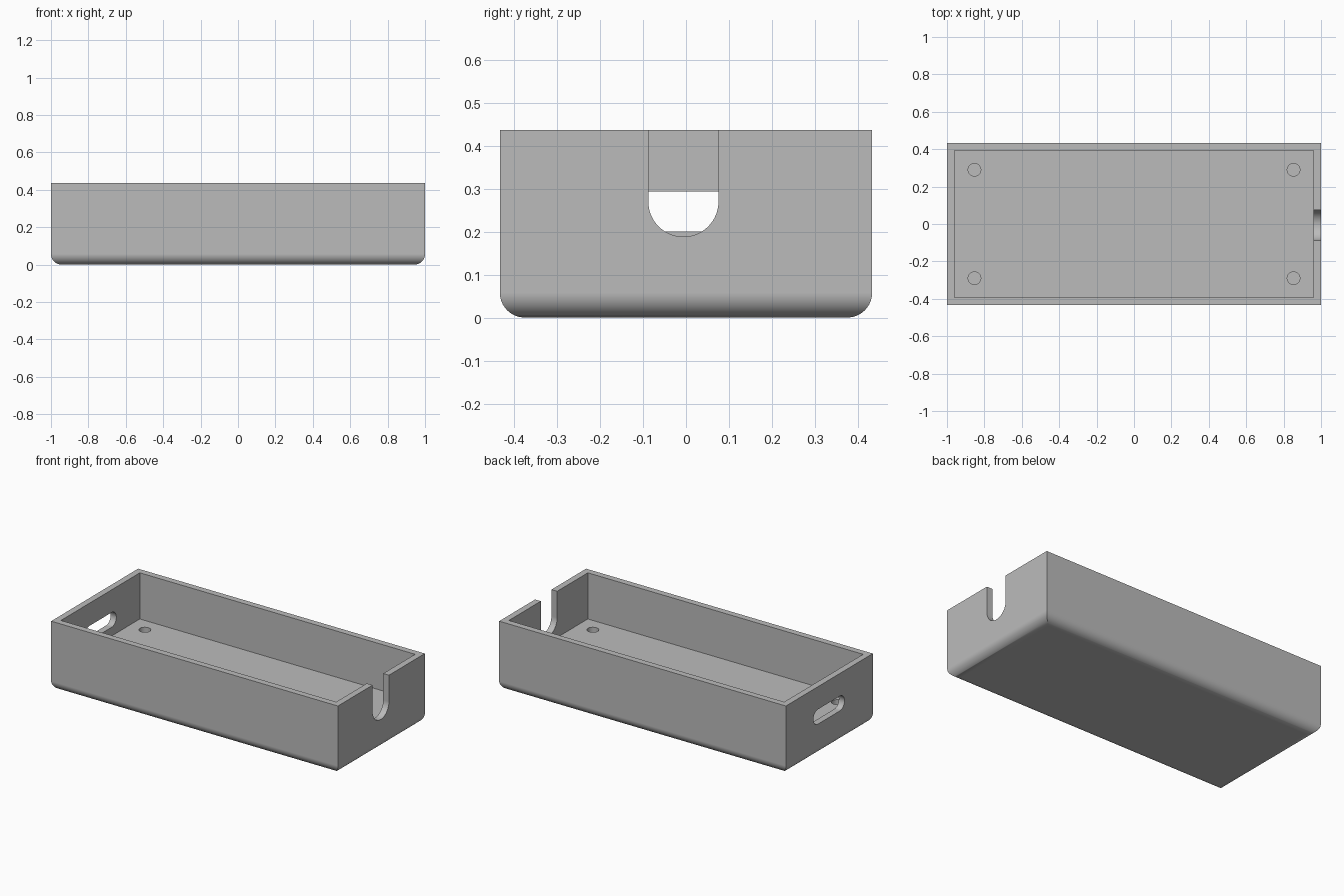
import bpy
import bmesh
from math import radians
from mathutils import Matrix

cube = bpy.data.objects.get("Cube")
if cube:
    bpy.data.objects.remove(cube, do_unlink=True)

LENGTH, WIDTH, HEIGHT = 2.0, 0.866, 0.436
WALL, FLOOR, FILLET = 0.04, 0.145, 0.058

grey = bpy.data.materials.new("light_grey")
grey.use_nodes = True
colour = (0.5, 0.5, 0.5, 1)
grey.diffuse_color = colour
grey.node_tree.nodes["Principled BSDF"].inputs["Base Color"].default_value = colour


def add_object(name, bm):
    mesh = bpy.data.meshes.new(name)
    bmesh.ops.recalc_face_normals(bm, faces=bm.faces)
    bm.to_mesh(mesh)
    bm.free()
    mesh.materials.append(grey)
    obj = bpy.data.objects.new(name, mesh)
    bpy.context.collection.objects.link(obj)
    return obj


def box(size, centre):
    bm = bmesh.new()
    place = Matrix.Translation(centre) @ Matrix.Diagonal((*size, 1))
    bmesh.ops.create_cube(bm, size=1, matrix=place)
    return bm


def cut(target, bm):
    """Subtract a shape from the target and discard the cutter."""
    cutter = add_object("cutter", bm)
    cutter.hide_render = True
    mod = target.modifiers.new("cut", "BOOLEAN")
    mod.operation, mod.solver, mod.object = "DIFFERENCE", "EXACT", cutter
    bpy.context.view_layer.objects.active = target
    bpy.ops.object.modifier_apply(modifier=mod.name)
    bpy.data.objects.remove(cutter, do_unlink=True)


def round_edges(bm, edges, radius):
    bmesh.ops.bevel(bm, geom=edges, offset=radius, segments=16,
                    profile=0.5, affect="EDGES", clamp_overlap=False)


# Outer block with rounded bottom edges
bm = box((LENGTH, WIDTH, HEIGHT), (0, 0, HEIGHT / 2))
round_edges(bm, [e for e in bm.edges if all(v.co.z < 0.01 for v in e.verts)], FILLET)
tray = add_object("tray", bm)

# Open cavity
cut(tray, box((LENGTH - 2 * WALL, WIDTH - 2 * WALL, 1), (0, 0, FLOOR + 0.5)))


def wall_opening(x, y, z_low, z_high, width, radius, round_top):
    """Cutter through an end wall, with rounded lower or all corners."""
    bm = box((0.06, width, z_high - z_low), (x, y, (z_low + z_high) / 2))
    edges = [e for e in bm.edges
             if abs(e.verts[0].co.x - e.verts[1].co.x) > 0.01
             and (round_top or e.verts[0].co.z < z_low + 0.01)]
    round_edges(bm, edges, radius)
    return bm


# U-shaped cable notch at one end, oblong port at the other
cut(tray, wall_opening(0.98, -0.006, 0.188, 0.6, 0.163, 0.0814, False))
cut(tray, wall_opening(-0.98, 0.004, 0.2, 0.293, 0.31, 0.0464, True))

# Blind screw holes in the floor
for x in (-0.853, 0.853):
    for y in (-0.29, 0.29):
        bm = bmesh.new()
        bmesh.ops.create_cone(bm, cap_ends=True, segments=40, radius1=0.034,
                              radius2=0.034, depth=0.2,
                              matrix=Matrix.Translation((x, y, FLOOR)))
        cut(tray, bm)

# Smooth fillets, crisp corners
bpy.ops.object.select_all(action="DESELECT")
tray.select_set(True)
bpy.context.view_layer.objects.active = tray
bpy.ops.object.shade_smooth_by_angle(angle=radians(30))
weighted = tray.modifiers.new("flat_face_normals", "WEIGHTED_NORMAL")
weighted.keep_sharp = True
